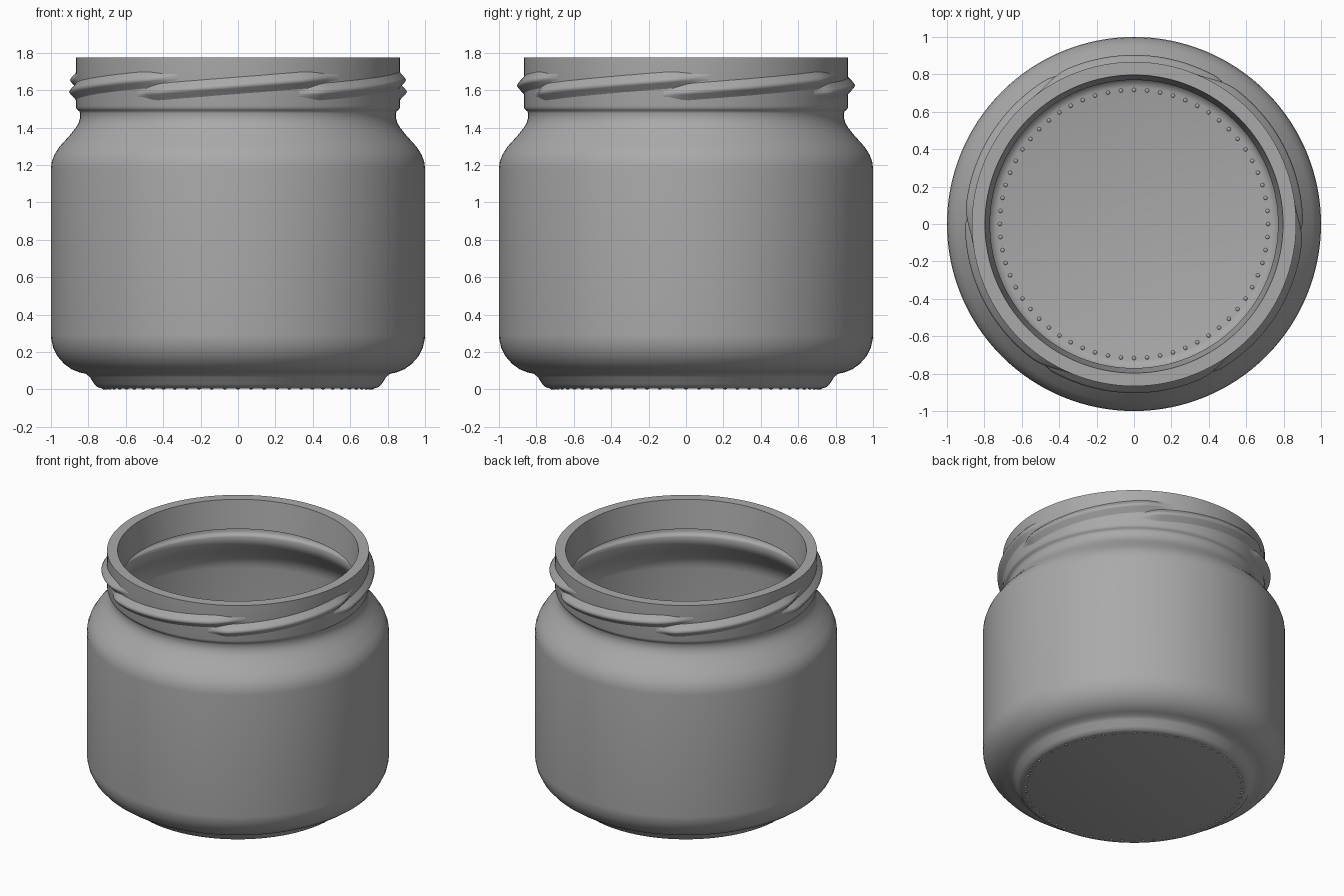
import bpy, bmesh, math

if "Cube" in bpy.data.objects:
    bpy.data.objects.remove(bpy.data.objects["Cube"])

SEG = 128
glass = bpy.data.materials.new("dark_grey")
glass.diffuse_color = (0.4, 0.4, 0.4, 1)
glass.use_nodes = True
glass.node_tree.nodes["Principled BSDF"].inputs["Base Color"].default_value = glass.diffuse_color


def finish(bm, name, angle=40):
    bmesh.ops.recalc_face_normals(bm, faces=bm.faces)
    mesh = bpy.data.meshes.new(name)
    bm.to_mesh(mesh)
    bm.free()
    mesh.materials.append(glass)
    obj = bpy.data.objects.new(name, mesh)
    bpy.context.collection.objects.link(obj)
    bpy.ops.object.select_all(action='DESELECT')
    obj.select_set(True)
    bpy.context.view_layer.objects.active = obj
    bpy.ops.object.shade_smooth_by_angle(angle=math.radians(angle))
    return obj


def lathe(profile, name):
    """Revolve an (r, z) profile that starts on the axis."""
    bm = bmesh.new()
    verts = [bm.verts.new((r, 0, z)) for r, z in profile]
    edges = [bm.edges.new(p) for p in zip(verts, verts[1:])]
    bmesh.ops.spin(bm, geom=verts + edges, cent=(0, 0, 0), axis=(0, 0, 1),
                   angle=2 * math.pi, steps=SEG, use_duplicate=False)
    bmesh.ops.remove_doubles(bm, verts=bm.verts, dist=1e-4)
    return finish(bm, name)


# Thin glass shell from base to rim, folded over into the inner lip
outer = [(0, 0.006), (0.73, 0.006), (0.75, 0.012), (0.768, 0.028), (0.792, 0.066),
         (0.812, 0.083), (0.85, 0.092), (0.89, 0.108), (0.93, 0.137), (0.965, 0.177),
         (0.988, 0.223), (0.998, 0.265), (1, 0.29), (1, 1.18), (0.996, 1.215),
         (0.982, 1.255), (0.955, 1.297), (0.90, 1.358), (0.868, 1.398), (0.852, 1.425),
         (0.845, 1.45), (0.845, 1.478), (0.849, 1.488), (0.858, 1.494), (0.864, 1.502),
         (0.867, 1.515), (0.867, 1.774)]
lip = [(0.797, 1.774), (0.77, 1.57)]
lathe(outer + lip, "jar_body")

# Six overlapping screw threads that taper out at both ends
bm = bmesh.new()
section = [(-0.006, -0.054), (0.006, -0.036), (0.028, -0.014), (0.037, 0),
           (0.028, 0.014), (0.006, 0.036), (-0.006, 0.054)]
STEPS = 36
for k in range(6):
    rings = []
    for i in range(STEPS + 1):
        t = i / STEPS
        a = math.radians(-8 + 60 * k + 76 * t)
        z = 1.58 + 0.09 * t
        f = max(0.03, min(1, t / 0.12, (1 - t) / 0.2))
        f = f * f * (3 - 2 * f)
        ring = []
        for dr, dz in section:
            r = 0.867 + (dr * f if dr > 0 else dr)
            ring.append(bm.verts.new((r * math.cos(a), r * math.sin(a),
                                      z + dz * (0.45 + 0.55 * f))))
        rings.append(ring)
    for r0, r1 in zip(rings, rings[1:]):
        for j in range(len(section) - 1):
            bm.faces.new((r0[j], r1[j], r1[j + 1], r0[j + 1]))
finish(bm, "screw_threads", 80)

# Ring of small grip dots under the base
bm = bmesh.new()
for i in range(64):
    a = 2 * math.pi * i / 64
    new = bmesh.ops.create_uvsphere(bm, u_segments=8, v_segments=6, radius=1)["verts"]
    bmesh.ops.scale(bm, vec=(0.011, 0.011, 0.006), verts=new)
    bmesh.ops.translate(bm, vec=(0.717 * math.cos(a), 0.717 * math.sin(a), 0.006), verts=new)
finish(bm, "base_grip_dots")
